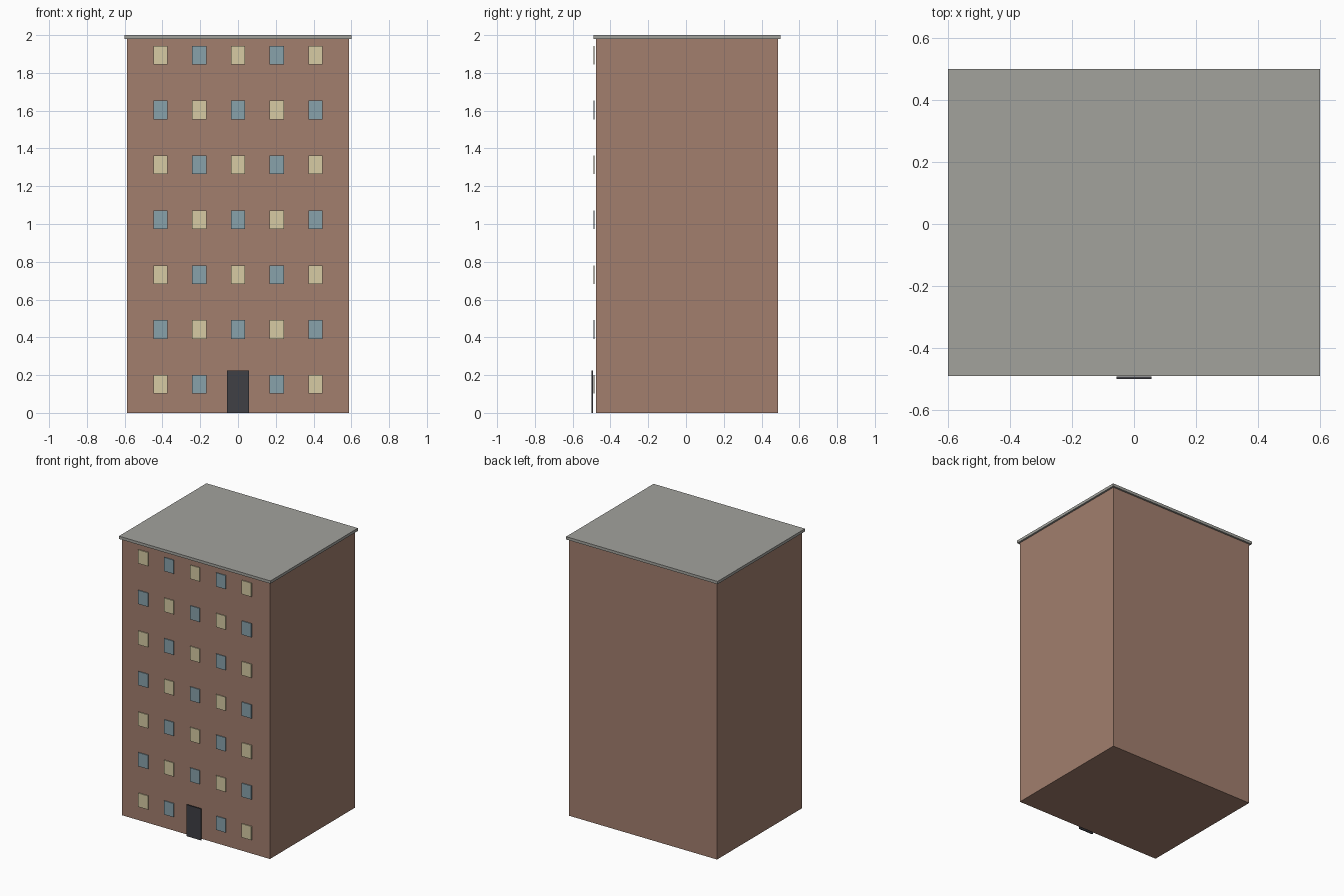
import bpy

if "Cube" in bpy.data.objects:
    bpy.data.objects.remove(bpy.data.objects["Cube"])


def material(name, color):
    m = bpy.data.materials.new(name)
    m.diffuse_color = (*color, 1)
    m.use_nodes = True
    m.node_tree.nodes["Principled BSDF"].inputs["Base Color"].default_value = m.diffuse_color
    return m


def box(name, x, y, z, mat):
    """Box from (min, max) ranges on each axis."""
    center = [(a + b) / 2 for a, b in (x, y, z)]
    bpy.ops.mesh.primitive_cube_add(size=1, location=center)
    ob = bpy.context.object
    ob.name = name
    ob.scale = [b - a for a, b in (x, y, z)]
    bpy.ops.object.transform_apply(location=False, rotation=False, scale=True)
    ob.data.materials.append(mat)
    return ob


brick = material("brick", (0.36, 0.21, 0.155))
concrete = material("concrete", (0.36, 0.36, 0.335))
lit_glass = material("lit_glass", (0.68, 0.60, 0.37))
dark_glass = material("dark_glass", (0.25, 0.36, 0.41))
door_paint = material("door_paint", (0.05, 0.05, 0.06))

# Main block and overhanging roof slab
box("walls", (-0.587, 0.587), (-0.477, 0.487), (0, 1.98), brick)
box("roof_slab", (-0.6, 0.6), (-0.49, 0.5), (1.98, 2.0), concrete)

# Entrance door, a thin panel just in front of the facade
box("door", (-0.057, 0.057), (-0.5, -0.492), (0, 0.225), door_paint)

# Window grid, lit and dark panes in a checker pattern
for floor in range(7):
    for col in range(5):
        if floor == 0 and col == 2:
            continue  # door position
        x = (col - 2) * 0.205
        z = 0.151 + floor * 0.2905
        glass = lit_glass if (floor + col) % 2 == 0 else dark_glass
        box(f"window_{floor}_{col}", (x - 0.038, x + 0.038), (-0.49, -0.484),
            (z - 0.049, z + 0.049), glass)
